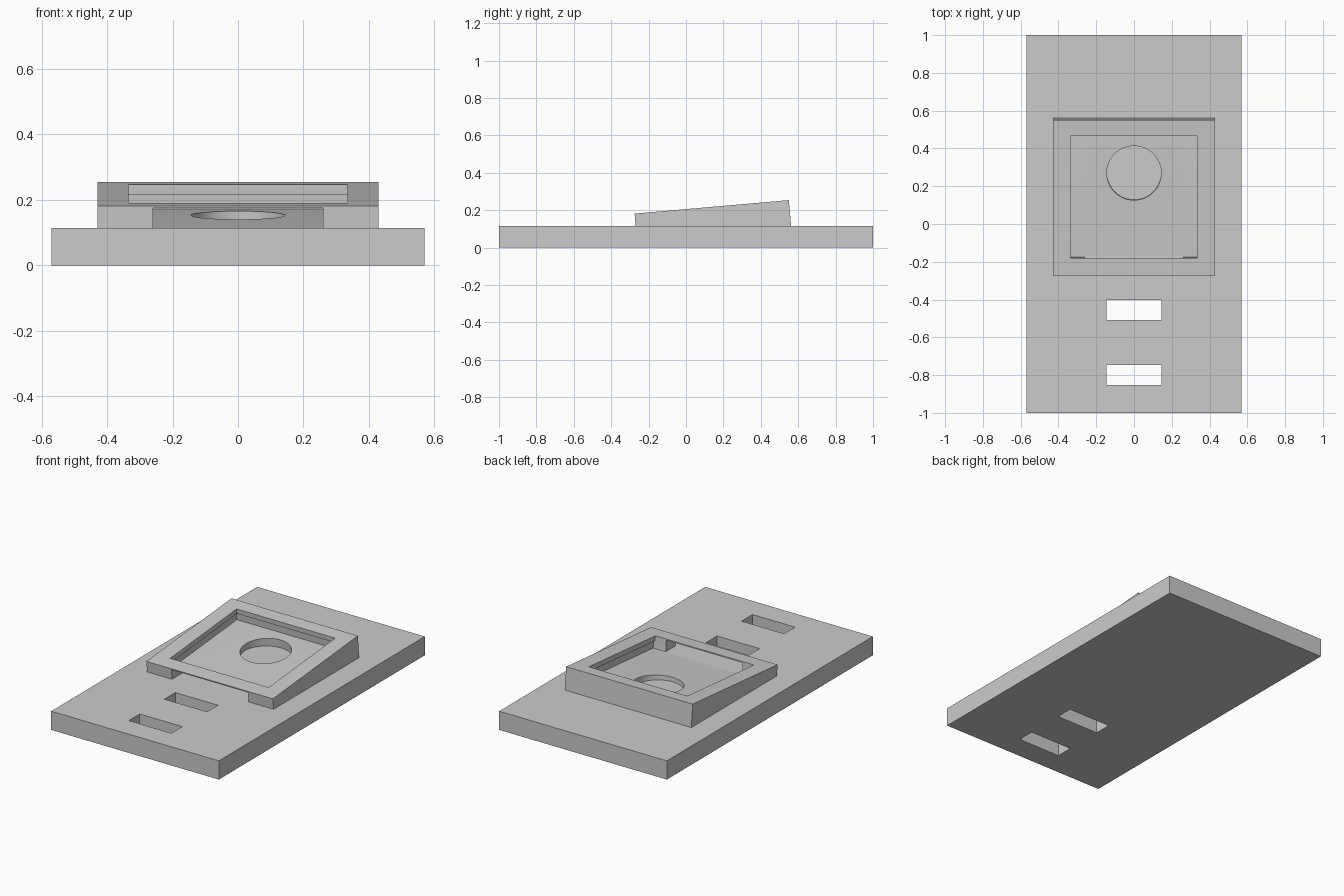
import bpy, math
from mathutils import Matrix, Vector

cube = bpy.data.objects.get("Cube")
if cube:
    bpy.data.objects.remove(cube, do_unlink=True)

grey = bpy.data.materials.new("plain_grey")
grey.use_nodes = True
colour = (0.6, 0.6, 0.6, 1)
grey.diffuse_color = colour
grey.node_tree.nodes["Principled BSDF"].inputs["Base Color"].default_value = colour


def box(name, x, y, z):
    """Box symmetric in x with half width x, spanning the y and z ranges."""
    bpy.ops.mesh.primitive_cube_add(size=1)
    ob = bpy.context.object
    ob.name = name
    size = Vector((2 * x, y[1] - y[0], z[1] - z[0]))
    centre = Vector((0, sum(y) / 2, sum(z) / 2))
    ob.data.transform(Matrix.Translation(centre) @ Matrix.Diagonal(size).to_4x4())
    ob.data.materials.append(grey)
    return ob


def cut(target, cutter):
    """Subtract the cutter from the target, then remove the cutter."""
    cutter.hide_render = True
    mod = target.modifiers.new("cut", 'BOOLEAN')
    mod.operation = 'DIFFERENCE'
    mod.solver = 'EXACT'
    mod.object = cutter
    bpy.context.view_layer.objects.active = target
    bpy.ops.object.modifier_apply(modifier=mod.name)
    bpy.data.objects.remove(cutter, do_unlink=True)


# Base plate with two through slots
base = box("base_plate", 0.57, (-1, 1), (0, 0.115))
for y in (-0.455, -0.8):
    cut(base, box("slot_cutter", 0.145, (y - 0.053, y + 0.053), (-0.1, 0.3)))

# Tilted holder, modelled with its top front edge at the local origin
holder = box("tilted_holder", 0.43, (0, 0.828), (-0.16, 0))

# Pocket: opening in the top, slightly wider cavity below the rim
cut(holder, box("pocket_cutter", 0.335, (0.095, 0.743), (-0.076, 0.05)))
cut(holder, box("cavity_cutter", 0.345, (0.095, 0.753), (-0.076, -0.03)))

# Front opening under a thin lip
cut(holder, box("front_opening_cutter", 0.26, (-0.05, 0.12), (-0.076, -0.007)))

# Round hole through the pocket floor
bpy.ops.mesh.primitive_cylinder_add(vertices=64, radius=0.144, depth=0.3,
                                    location=(0, 0.54, -0.15))
hole = bpy.context.object
hole.name = "round_hole_cutter"
hole.data.materials.append(grey)
cut(holder, hole)

# Lean the holder back on the plate
holder.data.transform(Matrix.Translation((0, -0.275, 0.182))
                      @ Matrix.Rotation(math.radians(5), 4, 'X'))

# Smooth only the round hole, keeping every other edge sharp
bpy.ops.object.select_all(action='DESELECT')
holder.select_set(True)
bpy.context.view_layer.objects.active = holder
bpy.ops.object.shade_smooth_by_angle(angle=math.radians(30))
